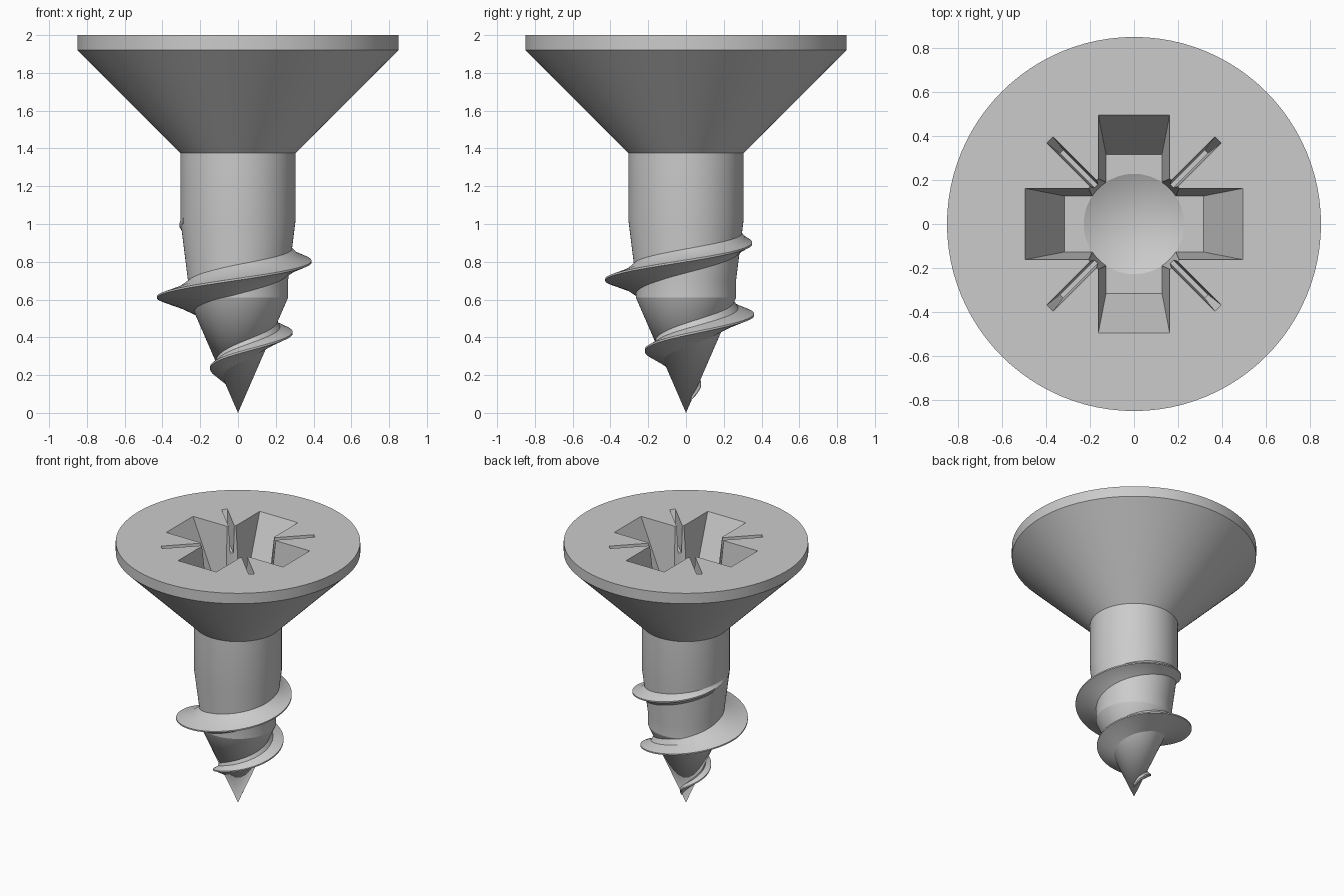
import bpy, bmesh, math
from mathutils import Matrix

if "Cube" in bpy.data.objects:
    bpy.data.objects.remove(bpy.data.objects["Cube"])

PROFILE = [(0, 0), (0.265, 0.61), (0.265, 0.70), (0.305, 1.02),
           (0.305, 1.375), (0.85, 1.92), (0.85, 2.0), (0, 2.0)]


def finish(name, bm):
    bmesh.ops.recalc_face_normals(bm, faces=bm.faces)
    me = bpy.data.meshes.new(name)
    bm.to_mesh(me)
    bm.free()
    ob = bpy.data.objects.new(name, me)
    bpy.context.collection.objects.link(ob)
    return ob


def lathe(name, profile, n=96):
    bm = bmesh.new()
    rings = []
    for r, z in profile:
        if r == 0:
            rings.append([bm.verts.new((0, 0, z))] * n)
        else:
            rings.append([bm.verts.new((r * math.cos(2 * math.pi * i / n),
                                        r * math.sin(2 * math.pi * i / n), z))
                          for i in range(n)])
    for a, b in zip(rings, rings[1:]):
        for i in range(n):
            j = (i + 1) % n
            bm.faces.new(list(dict.fromkeys((a[i], a[j], b[j], b[i]))))
    return finish(name, bm)


def tapered_bar(name, top, bottom, depth, angle):
    """Bar cutter; top/bottom are (half length, half width) at z=2 and z=2-depth."""
    bm = bmesh.new()
    bmesh.ops.create_cube(bm, size=2)
    up = 0.1
    for v in bm.verts:
        t = -up / depth if v.co.z > 0 else 1
        lx, wy = (a + (b - a) * t for a, b in zip(top, bottom))
        v.co = (v.co.x * lx, v.co.y * wy, 2 + up if v.co.z > 0 else 2 - depth)
    bm.transform(Matrix.Rotation(math.radians(angle), 4, 'Z'))
    return finish(name, bm)


def core(z):
    for (r0, z0), (r1, z1) in zip(PROFILE, PROFILE[1:]):
        if z <= z1:
            return max(0.0, r0 + (r1 - r0) * (z - z0) / (z1 - z0))
    return 0.305


def crest(z):
    if z < 0.61:
        return 0.43 * (z - 0.03) / 0.58
    return 0.43 - 0.4 * max(0, z - 0.70)


# Body: head, shank and pointed core
body = lathe("screw_body", PROFILE)

# Cross recess: two arms, conical centre, four thin diagonal slots
D = 0.36
cutters = [tapered_bar("arm_cutter", (0.495, 0.162), (0.315, 0.127), D, a) for a in (0, 90)]
cutters.append(lathe("centre_cutter", [(0, 2 - D - 0.11), (0.228, 2 - D), (0.262, 2.0),
                                       (0.262, 2.1), (0, 2.1)]))
cutters += [tapered_bar("slot_cutter", (0.54, 0.02), (0.465, 0.011), 0.2, a) for a in (45, 135)]
for c in cutters:
    m = body.modifiers.new(c.name, 'BOOLEAN')
    m.operation = 'DIFFERENCE'
    m.solver = 'EXACT'
    m.object = c
bpy.context.view_layer.objects.active = body
body.select_set(True)
for m in list(body.modifiers):
    bpy.ops.object.modifier_apply(modifier=m.name)
for c in cutters:
    bpy.data.objects.remove(c, do_unlink=True)

# Thread: right-handed helix with a concave sharp-crested section
PITCH, Z0, Z1, STEPS = 0.39, 0.08, 1.02, 240
bm = bmesh.new()
sections = []
for i in range(STEPS + 1):
    z = Z0 + (Z1 - Z0) * i / STEPS
    a = math.pi + 2 * math.pi * (z - 0.61) / PITCH
    rc = core(z)
    h = max(0.002, crest(z) - rc)
    w = min(0.04 + 0.27 * h, 0.025 + 1.2 * h)
    pts = [(max(0, core(z - w) - 0.008), z - w), (rc + 0.38 * h, z - 0.45 * w),
           (rc + h, z - 0.005), (rc + h, z + 0.005),
           (rc + 0.38 * h, z + 0.45 * w), (core(z + w) - 0.008, z + w),
           (rc * 0.6, z)]
    sections.append([bm.verts.new((r * math.cos(a), r * math.sin(a), zz)) for r, zz in pts])
for s, t in zip(sections, sections[1:]):
    for k in range(7):
        l = (k + 1) % 7
        bm.faces.new((s[k], s[l], t[l], t[k]))
bm.faces.new(sections[0])
bm.faces.new(sections[-1])
thread = finish("screw_thread", bm)

# Smooth shading with crisp edges
for ob in (body, thread):
    bpy.ops.object.select_all(action='DESELECT')
    ob.select_set(True)
    bpy.context.view_layer.objects.active = ob
    bpy.ops.object.shade_smooth_by_angle(angle=math.radians(25 if ob is thread else 10))
